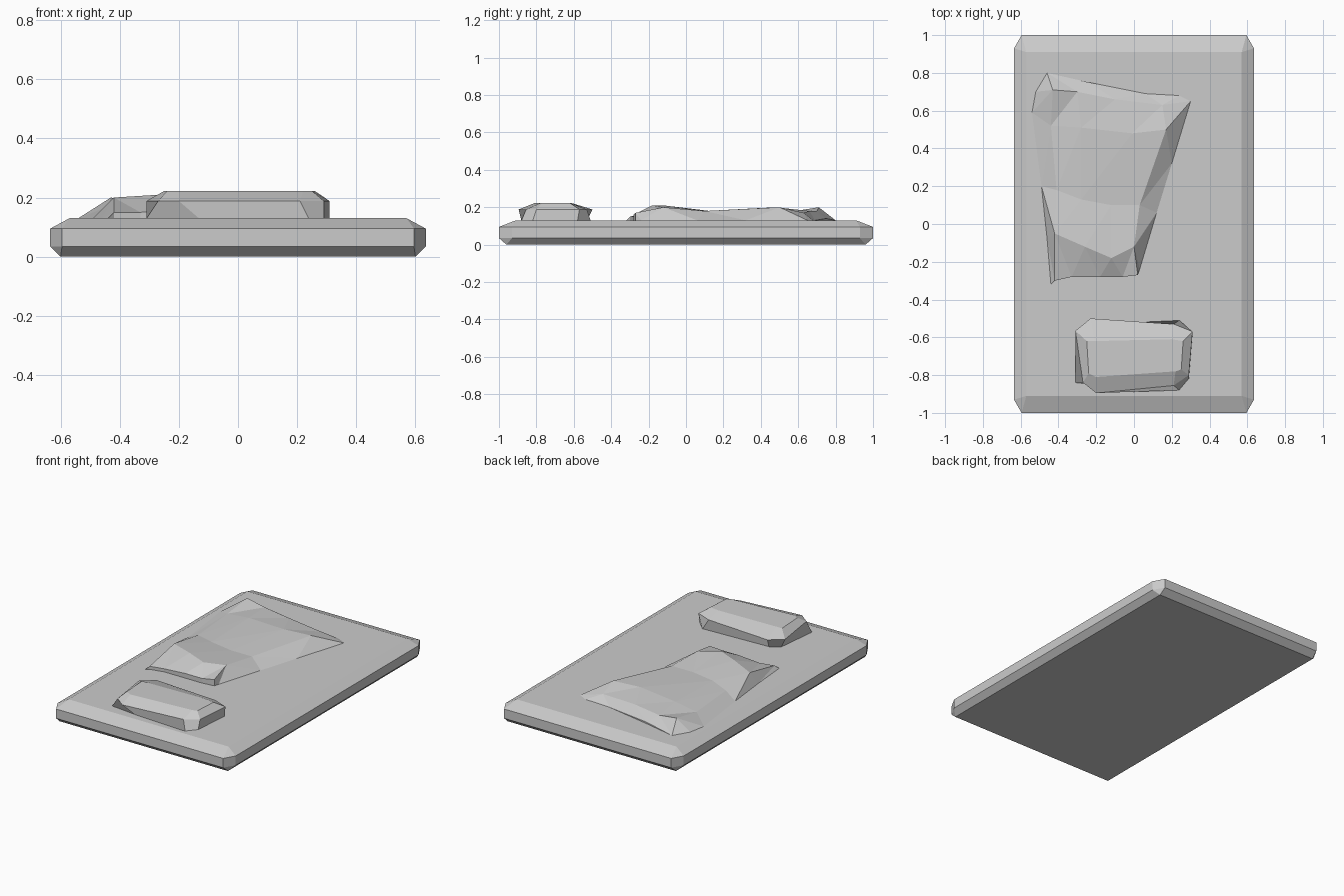
import bpy
import bmesh

# Remove the default cube only
default = bpy.data.objects.get("Cube")
if default:
    bpy.data.objects.remove(default, do_unlink=True)

# Single grey cloth material
grey = bpy.data.materials.new("soft_grey")
grey.use_nodes = True
colour = (0.6, 0.6, 0.6, 1)
grey.diffuse_color = colour
grey.node_tree.nodes["Principled BSDF"].inputs["Base Color"].default_value = colour


def finish(bm, name):
    """Weld, fix normals and turn the bmesh into a flat shaded object."""
    bmesh.ops.remove_doubles(bm, verts=bm.verts[:], dist=0.0005)
    bmesh.ops.recalc_face_normals(bm, faces=bm.faces[:])
    mesh = bpy.data.meshes.new(name)
    bm.to_mesh(mesh)
    bm.free()
    mesh.materials.append(grey)
    obj = bpy.data.objects.new(name, mesh)
    bpy.context.collection.objects.link(obj)
    return obj


def loft(name, rings):
    """Skin a stack of closed rings of equal length and cap both ends."""
    bm = bmesh.new()
    loops = [[bm.verts.new(co) for co in ring] for ring in rings]
    for low, high in zip(loops, loops[1:]):
        count = len(low)
        for i in range(count):
            j = (i + 1) % count
            bm.faces.new((low[i], low[j], high[j], high[i]))
    bm.faces.new(loops[0])
    bm.faces.new(loops[-1])
    return finish(bm, name)


def cut_rectangle(z, half_x, half_y, cut_x, cut_y):
    """Rectangle ring with clipped corners."""
    a, b = half_x - cut_x, half_y - cut_y
    outline = [(a, -half_y), (half_x, -b), (half_x, b), (a, half_y),
               (-a, half_y), (-half_x, b), (-half_x, -b), (-a, -half_y)]
    return [(x, y, z) for x, y in outline]


def flat_ring(z, outline):
    """Ring at one height, outline given in hundredths."""
    return [(x / 100, y / 100, z) for x, y in outline]


# Mattress: slab with bevelled rims and clipped corners
loft("mattress", [
    cut_rectangle(0, 0.6, 0.96, 0, 0),
    cut_rectangle(0.035, 0.635, 1, 0.04, 0.07),
    cut_rectangle(0.095, 0.635, 1, 0.04, 0.07),
    cut_rectangle(0.13, 0.57, 0.91, 0, 0),
])

# Pillow: slightly twisted cushion with a flat top
loft("pillow", [
    flat_ring(0.128, [(-22, -53), (24, -51), (31, -58), (29, -82),
                      (24, -88), (-13, -86), (-31, -84), (-28, -57)]),
    flat_ring(0.188, [(-23, -50), (21, -53), (31, -57), (29, -80),
                      (21, -85.5), (-20, -89.5), (-27, -84), (-31, -56.5)]),
    flat_ring(0.222, [(-21, -62), (20, -61), (26, -62), (25, -77),
                      (22, -78), (-20, -81), (-24, -79), (-25, -62)]),
])

# Blanket: crumpled patch, rows running from the front edge to the back edge
rows = [
    [(-44, -32, 13), (-42, -30, 15), (-33, -28, 15), (-18, -28, 16), (-6, -28, 16), (2, -27, 17)],
    [(-46, -8, 13), (-42, -5, 20), (-26, -12, 21), (-12, -18, 21), (0, -12, 20), (3, -24, 13)],
    [(-49, 20, 13), (-41, 18, 17), (-28, 13, 18), (-12, 10, 18), (3, 10, 18), (12, 6, 13)],
    [(-54, 59, 13), (-44, 52, 17), (-28, 51, 19), (-1, 48, 20), (17, 50, 20), (20, 32, 13)],
    [(-52, 70, 13), (-43, 71, 20), (-30, 70, 18), (-10, 66, 18), (15, 63, 17), (30, 65, 13)],
    [(-55, 80, 13), (-46, 80, 13), (-24, 75, 14), (6, 69, 13), (24, 68, 13), (30, 65, 13)],
]
bm = bmesh.new()
grid = [[bm.verts.new((x / 100, y / 100, z / 100)) for x, y, z in row] for row in rows]
for near, far in zip(grid, grid[1:]):
    for i in range(len(near) - 1):
        bm.faces.new((near[i], near[i + 1], far[i + 1], far[i]))
bmesh.ops.remove_doubles(bm, verts=bm.verts[:], dist=0.0005)
bmesh.ops.triangulate(bm, faces=bm.faces[:])

# Short skirt that drops the blanket edge onto the mattress
edges = [e for e in bm.edges if e.is_boundary]
skirt = bmesh.ops.extrude_edge_only(bm, edges=edges)["geom"]
for v in skirt:
    if isinstance(v, bmesh.types.BMVert):
        v.co.z = 0.125
finish(bm, "blanket")
